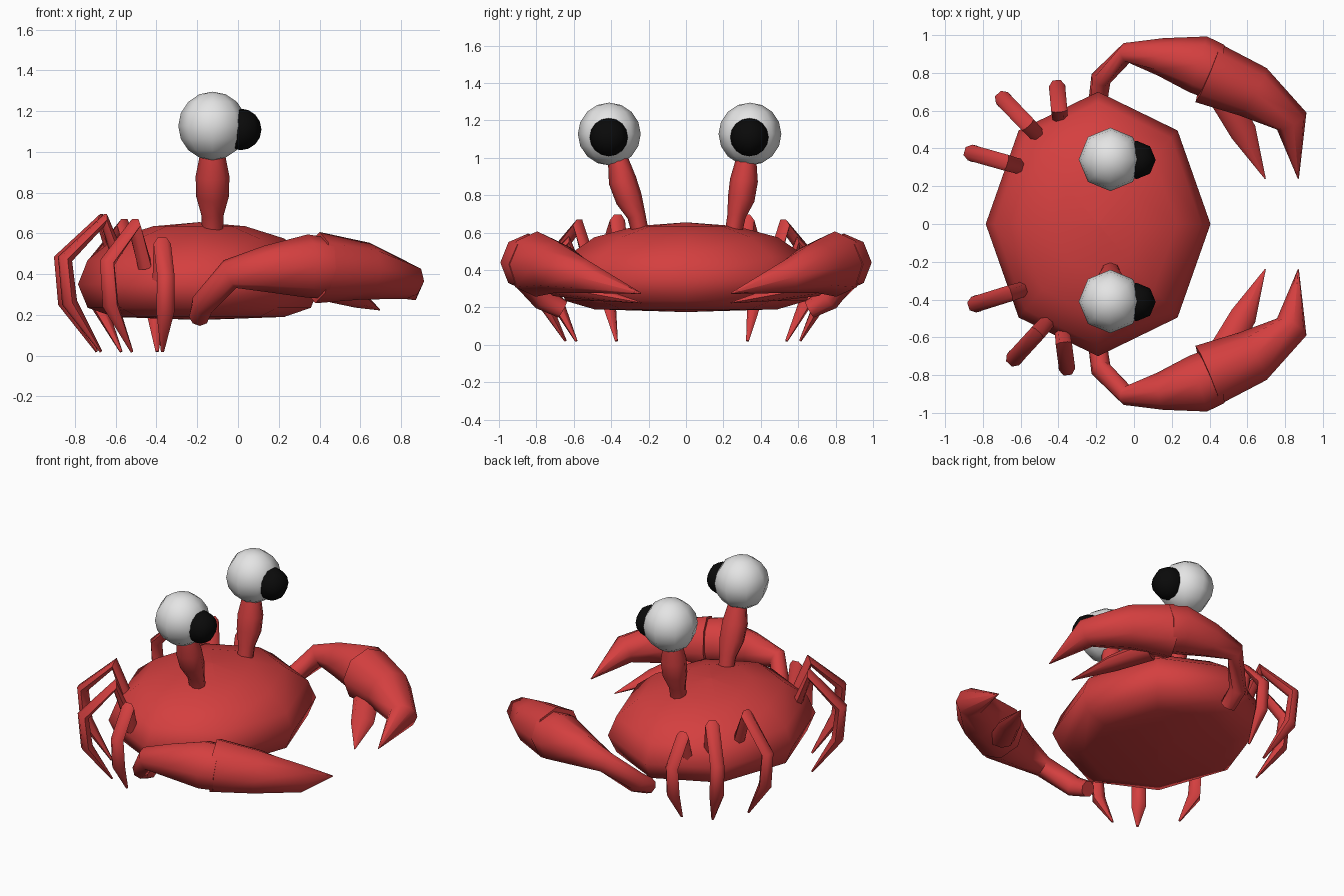
import bpy, bmesh, math
from mathutils import Vector

if "Cube" in bpy.data.objects:
    bpy.data.objects.remove(bpy.data.objects["Cube"])


def material(name, rgb):
    m = bpy.data.materials.new(name)
    m.diffuse_color = (*rgb, 1)
    m.use_nodes = True
    m.node_tree.nodes["Principled BSDF"].inputs["Base Color"].default_value = m.diffuse_color
    return m


RED = material("shell red", (0.66, 0.05, 0.05))
WHITE = material("eye white", (0.78, 0.78, 0.78))
BLACK = material("pupil black", (0.003, 0.003, 0.003))


def finish(bm, name, mat, angle=60):
    bmesh.ops.remove_doubles(bm, verts=bm.verts, dist=0.0005)
    bmesh.ops.recalc_face_normals(bm, faces=bm.faces)
    me = bpy.data.meshes.new(name)
    bm.to_mesh(me)
    bm.free()
    me.materials.append(mat)
    ob = bpy.data.objects.new(name, me)
    bpy.context.collection.objects.link(ob)
    bpy.ops.object.select_all(action='DESELECT')
    ob.select_set(True)
    bpy.context.view_layer.objects.active = ob
    bpy.ops.object.shade_smooth_by_angle(angle=math.radians(angle))


def skin(bm, rings):
    """Join rings of points with quads and cap both ends."""
    vs = [[bm.verts.new(p) for p in r] for r in rings]
    n = len(vs[0])
    for a, b in zip(vs, vs[1:]):
        for i in range(n):
            j = (i + 1) % n
            bm.faces.new((a[i], a[j], b[j], b[i]))
    bm.faces.new(vs[0])
    bm.faces.new(vs[-1])


def limb(name, path, side=None, n=8, angle=60):
    """Tapered tube; path rows are (x, y, z, sideways radius, upright radius)."""
    pts = [Vector(p[:3]) for p in path]
    rings = []
    for i, p in enumerate(pts):
        t = Vector()
        if i > 0:
            t += (p - pts[i - 1]).normalized()
        if i < len(pts) - 1:
            t += (pts[i + 1] - p).normalized()
        t.normalize()
        u = (Vector(side) if side else t.cross(Vector((0, 0, 1)))).normalized()
        v = u.cross(t).normalized()
        rh, rv = path[i][3:]
        rings.append([p + u * rh * math.cos(a) + v * rv * math.sin(a)
                      for a in (2 * math.pi * k / n for k in range(n))])
    bm = bmesh.new()
    skin(bm, rings)
    finish(bm, name, RED, angle)


def ball(name, centre, r, mat, rings):
    bm = bmesh.new()
    bmesh.ops.create_uvsphere(bm, u_segments=8, v_segments=rings, radius=r)
    bmesh.ops.translate(bm, verts=bm.verts, vec=centre)
    finish(bm, name, mat)


# Shell: flattened eight-sided body with a flat belly
profile = [(0.001, 0.175), (0.70, 0.19), (0.92, 0.235), (1, 0.35),
           (0.92, 0.47), (0.70, 0.575), (0.38, 0.635), (0.001, 0.655)]
bm = bmesh.new()
skin(bm, [[(-0.19 + 0.595 * s * math.cos(k * math.pi / 4),
            0.70 * s * math.sin(k * math.pi / 4), z) for k in range(8)]
          for s, z in profile])
finish(bm, "shell", RED, 70)

# Eyes on leaning stalks
for tag, y, lean in (("left", 0.342, (0.25, 0.27, 0.295, 0.31, 0.325)),
                     ("right", -0.41, (-0.24, -0.265, -0.305, -0.34, -0.37))):
    shape = [(0.58, 0.05), (0.69, 0.055), (0.78, 0.08), (0.88, 0.083), (1.02, 0.055)]
    limb(tag + "_eye_stalk",
         [(-0.125, ly, z, r, r * 0.9) for ly, (z, r) in zip(lean, shape)], side=(1, 0, 0))
    ball(tag + "_eyeball", (-0.125, y, 1.127), 0.168, WHITE, 8)
    ball(tag + "_pupil", (0.013, y - 0.003, 1.11), 0.102, BLACK, 8)

# Walking legs: inner point, outer point, height scale
legs = [("left_back_leg", (-0.59, 0.30), (-0.91, 0.39), 1.0),
        ("left_middle_leg", (-0.50, 0.46), (-0.73, 0.70), 0.96),
        ("left_front_leg", (-0.39, 0.54), (-0.41, 0.76), 0.82),
        ("right_back_leg", (-0.57, -0.34), (-0.89, -0.44), 1.0),
        ("right_middle_leg", (-0.45, -0.51), (-0.67, -0.75), 0.96),
        ("right_front_leg", (-0.38, -0.57), (-0.35, -0.80), 0.82)]
bend = [(0.02, 0.45, 0.04), (0.27, 0.665, 0.043), (0.87, 0.475, 0.043),
        (0.80, 0.26, 0.045), (0.32, 0.02, 0.008)]
for name, a, b, h in legs:
    a, b = Vector(a), Vector(b)
    d = b - a
    path = []
    for s, z, r in bend:
        p = a + d * s
        path.append((p.x, p.y, 0.02 + (z - 0.02) * h, r, r * 0.85))
    limb(name, path, side=(-d.y, d.x, 0), n=6)

# Arms and pincers, mirrored across the body
arm = [(-0.19, 0.66, 0.19, 0.05, 0.05), (-0.175, 0.77, 0.25, 0.055, 0.065),
       (-0.04, 0.905, 0.40, 0.055, 0.075), (0.14, 0.885, 0.425, 0.10, 0.115),
       (0.34, 0.845, 0.44, 0.155, 0.155), (0.42, 0.81, 0.43, 0.15, 0.15)]
pincer = [(0.39, 0.80, 0.432, 0.168, 0.175), (0.63, 0.70, 0.415, 0.145, 0.14),
          (0.835, 0.545, 0.365, 0.09, 0.09), (0.87, 0.24, 0.275, 0.003, 0.003)]
thumb = [(0.46, 0.70, 0.32, 0.08, 0.06), (0.58, 0.485, 0.275, 0.07, 0.04),
         (0.695, 0.24, 0.225, 0.003, 0.003)]
for tag, s in (("left", 1), ("right", -1)):
    for part, path, angle in (("arm", arm, 60), ("pincer", pincer, 50), ("thumb", thumb, 50)):
        limb(f"{tag}_{part}", [(x, y * s, z, h, v) for x, y, z, h, v in path], angle=angle)
